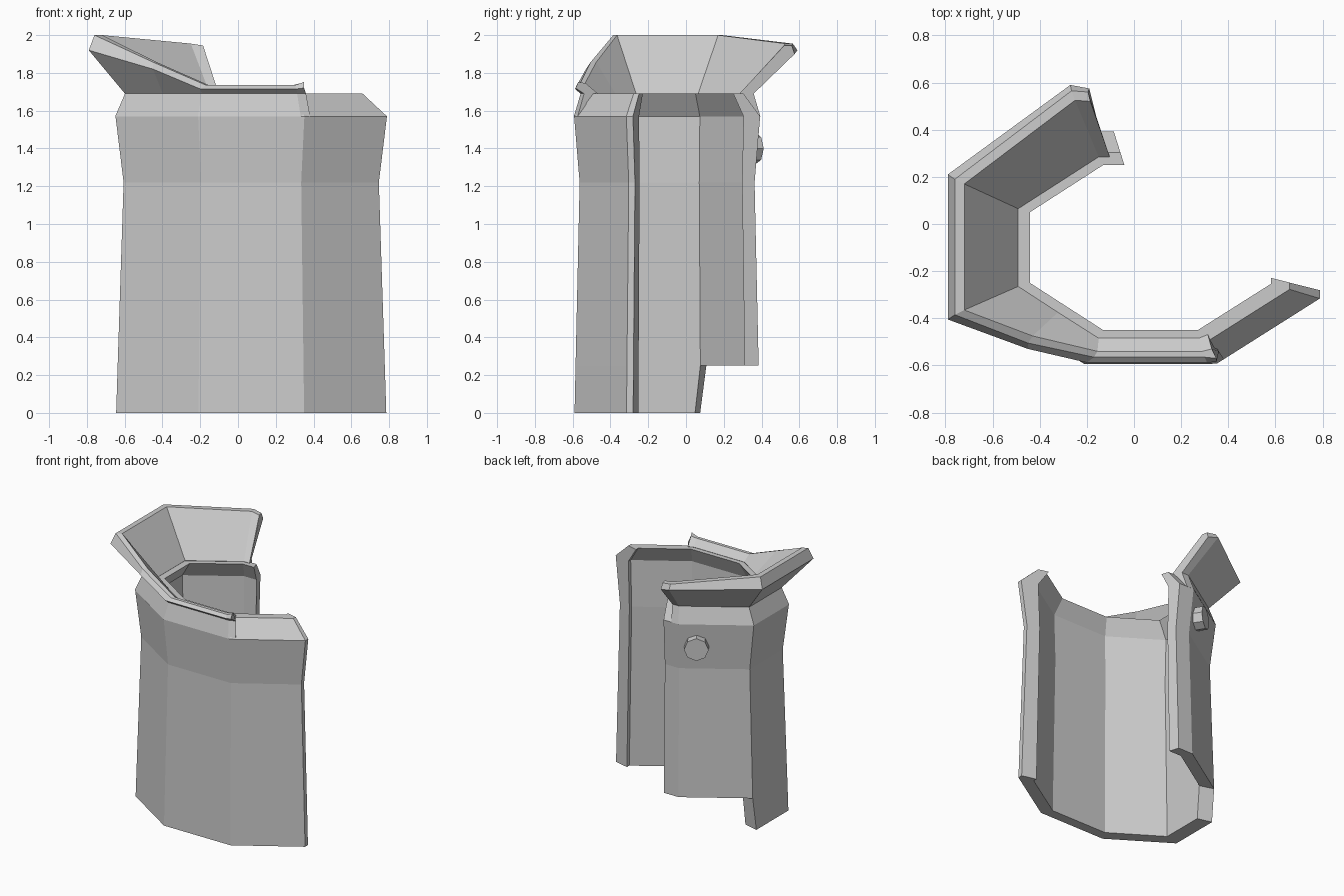
import bpy, bmesh
from mathutils import Vector, Matrix

if "Cube" in bpy.data.objects:
    bpy.data.objects.remove(bpy.data.objects["Cube"])

CX, CY = 0.07, -0.10            # centre of the eight-sided plan


def scaled(p, s, z):
    return (CX + (p[0] - CX) * s, CY + (p[1] - CY) * s, z)


def finish(bm, name):
    bmesh.ops.recalc_face_normals(bm, faces=bm.faces)
    me = bpy.data.meshes.new(name)
    bm.to_mesh(me)
    bm.free()
    ob = bpy.data.objects.new(name, me)
    bpy.context.collection.objects.link(ob)
    return ob


# Plan corners of the open wrap, right end round the front to the back end
R_END, R, F_R, F_L = (0.785, -0.28), (0.785, -0.315), (0.35, -0.59), (-0.21, -0.59)
L_F, L_B, B_L, B_END = (-0.645, -0.31), (-0.645, 0.11), (-0.21, 0.39), (-0.085, 0.39)
plan = [R_END, R, F_R, F_L, L_F, L_B, B_L, B_END]

# Height, outer scale, inner scale
levels = [(0, 1.0, 0.845), (0.25, 0.989, 0.838), (1.22, 0.945, 0.81),
          (1.57, 1.005, 0.825), (1.69, 0.825, 0.715)]

# Body shell: two skins joined along every open edge
bm = bmesh.new()
skins = []
for side in (1, 2):
    grid = []
    for k, lv in enumerate(levels):
        row = []
        for i, p in enumerate(plan):
            if k == 0 and i == 5:
                p = (p[0], 0.075)
            row.append(bm.verts.new(scaled(p, lv[side], lv[0])))
        grid.append(row)
    skins.append(grid)
edges = {}
for k in range(len(levels) - 1):
    for i in range(len(plan) - 1):
        if k == 0 and i >= 5:       # back panel stops short of the floor
            continue
        cell = [(k, i), (k, i + 1), (k + 1, i + 1), (k + 1, i)]
        for g in skins:
            bm.faces.new([g[a][b] for a, b in cell])
        for a, b in zip(cell, cell[1:] + cell[:1]):
            key = tuple(sorted((a, b)))
            edges[key] = edges.get(key, 0) + 1
for (a, b), n in edges.items():
    if n == 1:
        o, q = skins
        bm.faces.new([o[a[0]][a[1]], o[b[0]][b[1]], q[b[0]][b[1]], q[a[0]][a[1]]])
bmesh.ops.delete(bm, geom=[v for v in bm.verts if not v.link_faces], context='VERTS')
finish(bm, "body_shell")

# Collar: plan corner, flare edge, outer rim, inner rim
stations = [
    ((-0.15, 0.39), (-0.19, 0.575, 1.90), (-0.195, 0.56, 1.945), (-0.185, 0.52, 1.945)),
    (B_L, (-0.27, 0.59, 1.92), (-0.265, 0.565, 1.955), (-0.25, 0.525, 1.955)),
    (L_B, (-0.79, 0.21, 1.92), (-0.76, 0.19, 2.0), (-0.72, 0.17, 2.0)),
    (L_F, (-0.79, -0.405, 1.92), (-0.76, -0.385, 2.0), (-0.72, -0.365, 2.0)),
    ((-0.43, -0.45), (-0.45, -0.53, 1.82), (-0.45, -0.505, 1.857), (-0.43, -0.475, 1.857)),
    (F_L, (-0.20, -0.588, 1.715), (-0.17, -0.565, 1.735), (-0.155, -0.54, 1.735)),
    ((0.33, -0.59), (0.31, -0.588, 1.715), (0.30, -0.565, 1.735), (0.29, -0.54, 1.735)),
    ((0.38, -0.57), (0.35, -0.585, 1.72), (0.35, -0.57, 1.752), (0.33, -0.53, 1.745)),
]
bm = bmesh.new()
loops = []
for p, flare, rim_out, rim_in in stations:
    pts = [scaled(p, 1.007, 1.57), scaled(p, 0.935, 1.69), flare, rim_out, rim_in,
           scaled(p, 0.785, 1.692), scaled(p, 0.90, 1.57)]
    loops.append([bm.verts.new(c) for c in pts])
for a, b in zip(loops, loops[1:]):
    for i in range(len(a)):
        j = (i + 1) % len(a)
        bm.faces.new([a[i], a[j], b[j], b[i]])
bm.faces.new(loops[0])
bm.faces.new(loops[-1])
finish(bm, "flared_collar")

# Stud on the back left panel
normal = Vector((-0.54, 0.84, 0)).normalized()
bm = bmesh.new()
rot = normal.to_track_quat('Z', 'Y').to_matrix().to_4x4()
bmesh.ops.create_cone(bm, cap_ends=True, segments=8, radius1=0.085, radius2=0.085,
                      depth=0.12, matrix=Matrix.Translation((-0.31, 0.315, 1.40)) @ rot)
finish(bm, "back_stud")
